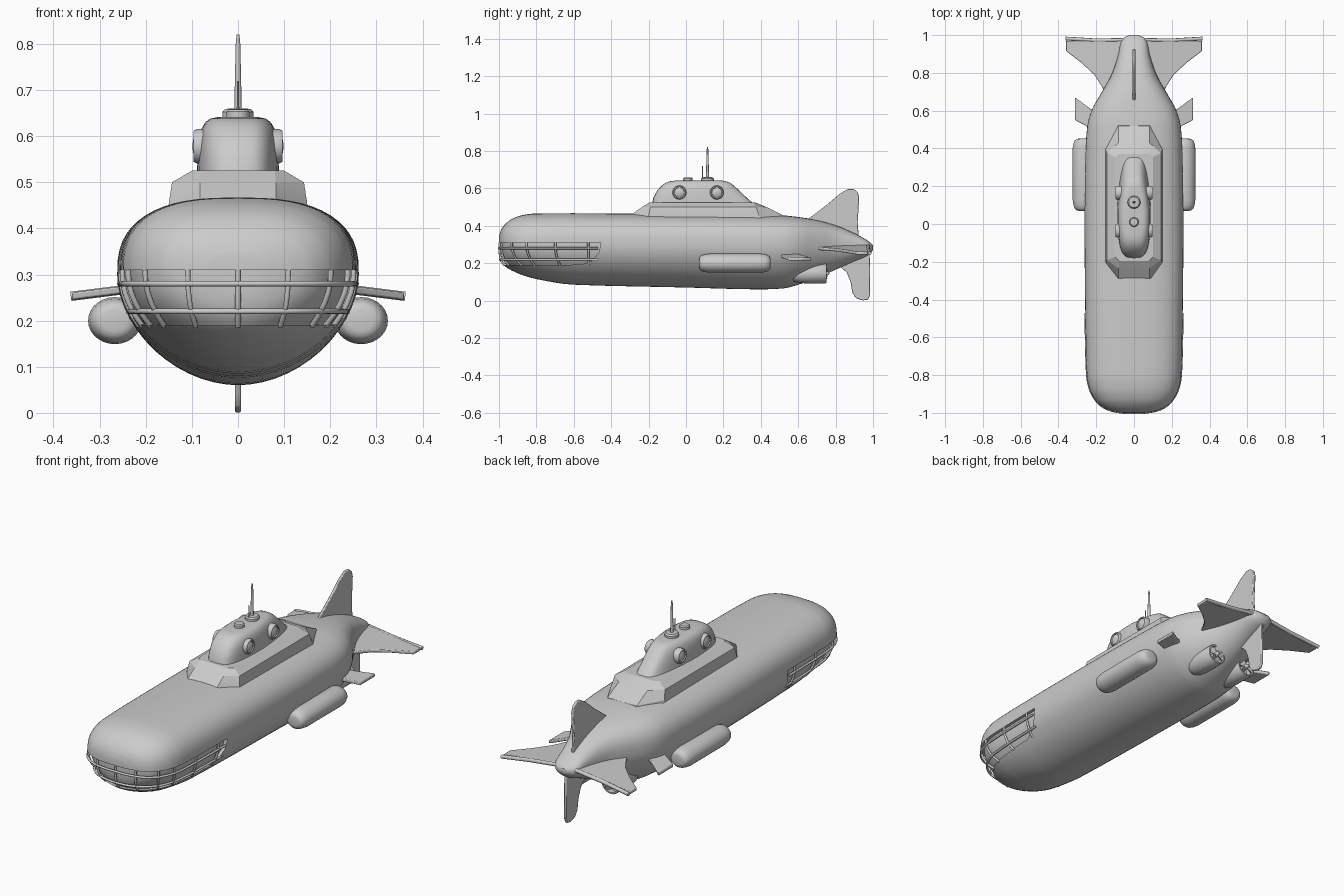
import bpy, bmesh, math
from mathutils import Vector

if "Cube" in bpy.data.objects:
    bpy.data.objects.remove(bpy.data.objects["Cube"])

# ---------- helpers ----------
def finish(name, bm, angle=35):
    bmesh.ops.recalc_face_normals(bm, faces=bm.faces)
    me = bpy.data.meshes.new(name)
    bm.to_mesh(me)
    bm.free()
    ob = bpy.data.objects.new(name, me)
    bpy.context.collection.objects.link(ob)
    bpy.ops.object.select_all(action='DESELECT')
    ob.select_set(True)
    bpy.context.view_layer.objects.active = ob
    if angle:
        bpy.ops.object.shade_smooth_by_angle(angle=math.radians(angle))
    return ob

def loft(name, rings, angle=35):
    bm = bmesh.new()
    vs = [[bm.verts.new(p) for p in r] for r in rings]
    n = len(vs[0])
    for a, b in zip(vs, vs[1:]):
        for i in range(n):
            bm.faces.new((a[i], a[(i + 1) % n], b[(i + 1) % n], b[i]))
    bm.faces.new(vs[0])
    bm.faces.new(vs[-1])
    return finish(name, bm, angle)

def circle_y(x, y, z, rx, rz, n=24):
    return [(x + rx * math.cos(t), y, z + rz * math.sin(t))
            for t in (2 * math.pi * i / n for i in range(n))]

def turned(name, origin, axis, profile, n=24):
    """Solid of revolution: profile is (radius, distance along axis)."""
    q = Vector((0, 0, 1)).rotation_difference(Vector(axis))
    o = Vector(origin)
    return loft(name, [[o + q @ Vector((r * math.cos(2 * math.pi * i / n), r * math.sin(2 * math.pi * i / n), h))
                        for i in range(n)] for r, h in profile])

def tube(name, pts, r):
    cu = bpy.data.curves.new(name, 'CURVE')
    cu.dimensions = '3D'
    cu.bevel_depth, cu.bevel_resolution, cu.use_fill_caps = r, 2, True
    sp = cu.splines.new('POLY')
    sp.points.add(len(pts) - 1)
    for p, c in zip(sp.points, pts):
        p.co = (*c, 1)
    ob = bpy.data.objects.new(name, cu)
    bpy.context.collection.objects.link(ob)

def spow(v, e):
    return math.copysign(abs(v) ** e, v)

# ---------- hull stations: y, half width, top z, bottom z, widest z ----------
ST = [(-1, .06, .345, .25, .30), (-.99, .115, .375, .21, .30), (-.97, .165, .405, .185, .30),
      (-.93, .207, .437, .16, .30), (-.87, .237, .458, .135, .30), (-.8, .25, .466, .115, .30),
      (-.6, .256, .467, .085, .30), (0, .262, .462, .07, .30), (.4, .256, .458, .06, .30),
      (.52, .247, .455, .065, .30), (.6, .225, .447, .085, .30), (.7, .17, .43, .12, .295),
      (.8, .115, .402, .165, .29), (.9, .083, .36, .21, .287), (.96, .07, .328, .235, .285),
      (.985, .055, .31, .25, .283), (1, .025, .295, .27, .282)]
NT, NB = 2.7, 1.9

def slope(i, c):
    if i in (0, len(ST) - 1):
        j = min(i, len(ST) - 2)
        return (ST[j + 1][c] - ST[j][c]) / (ST[j + 1][0] - ST[j][0])
    a, b = [(ST[k + 1][c] - ST[k][c]) / (ST[k + 1][0] - ST[k][0]) for k in (i - 1, i)]
    return 0 if a * b <= 0 else 2 * a * b / (a + b)

def section(y):
    i = max(k for k in range(len(ST) - 1) if ST[k][0] <= y + 1e-9)
    h = ST[i + 1][0] - ST[i][0]
    t = (y - ST[i][0]) / h
    return [(2*t**3 - 3*t*t + 1) * ST[i][c] + (t**3 - 2*t*t + t) * h * slope(i, c)
            + (3*t*t - 2*t**3) * ST[i + 1][c] + (t**3 - t*t) * h * slope(i + 1, c) for c in range(1, 5)]

def hull_ring(y, n=56):
    w, zt, zb, zm = section(y)
    out = []
    for i in range(n):
        a = 2 * math.pi * i / n
        c, s = math.cos(a), math.sin(a)
        e, h = (2 / NT, zt - zm) if s >= 0 else (2 / NB, zm - zb)
        out.append((w * spow(c, e), y, zm + h * spow(s, e)))
    return out

ys = [a[0] + (b[0] - a[0]) * k / 4 for a, b in zip(ST, ST[1:]) for k in range(4)] + [1]
hull = loft("hull", [hull_ring(y) for y in ys], 40)

# ---------- wrap-around bow window opening ----------
prof = [(-1.1, .188), (-.56, .192), (-.50, .215), (-.465, .26), (-.455, .31), (-1.1, .31)]
cutter = loft("window_cutter", [[(x, y, z) for y, z in prof] for x in (-.5, .5)], 0)
cutter.hide_render = True
mod = hull.modifiers.new("window_opening", 'BOOLEAN')
mod.operation, mod.object, mod.solver = 'DIFFERENCE', cutter, 'EXACT'
bpy.context.view_layer.objects.active = hull
bpy.ops.object.modifier_apply(modifier=mod.name)
bpy.data.objects.remove(cutter)

def contour(z, y_end, count, inset=0.0):
    """Even points along the hull's waterline at height z, from side to side round the bow."""
    half = []
    for k in range(301):
        y = -1 + (1 + y_end) * (k / 300) ** 2
        w, zt, zb, zm = section(y)
        n, q = (NT, (z - zm) / (zt - zm)) if z >= zm else (NB, (zm - z) / (zm - zb))
        if q < 1:
            half.append(Vector((w * (1 - q ** n) ** (1 / n), y, z)))
    pts = [Vector((-p.x, p.y, z)) for p in reversed(half)] + half
    d = [0]
    for a, b in zip(pts, pts[1:]):
        d.append(d[-1] + (b - a).length)
    out, j = [], 0
    for i in range(count):
        s = d[-1] * i / (count - 1)
        while j < len(d) - 2 and d[j + 1] < s:
            j += 1
        out.append(pts[j].lerp(pts[j + 1], (s - d[j]) / max(d[j + 1] - d[j], 1e-9)))
    return [Vector((p.x * (1 - inset / .25), p.y + inset * max(0, -p.y - .5) * 2, z)) for p in out]

bm = bmesh.new()
rows = [[bm.verts.new(p) for p in contour(.183 + .133 * k / 6, -.44, 49, .016)] for k in range(7)]
for a, b in zip(rows, rows[1:]):
    for i in range(48):
        bm.faces.new((a[i], a[i + 1], b[i + 1], b[i]))
finish("window_glass", bm)

# Window rails and ribs
for z in (.22, .28):
    tube("window_rail", contour(z, -.47, 61), .006)
levels = [contour(.188 + .122 * k / 5, -.5, 61, .003) for k in range(6)]
for i in (1, 9, 16, 20, 25, 30, 35, 40, 44, 51, 59):
    tube("window_rib", [lv[i] for lv in levels], .006)

# ---------- deck casing ----------
def octagon(x1, x2, y1, y2, y3, y4, z):
    return [(-x1, y1, z), (x1, y1, z), (x2, y2, z), (x2, y3, z),
            (x1, y4, z), (-x1, y4, z), (-x2, y3, z), (-x2, y2, z)]
loft("deck_casing", [octagon(.085, .152, -.31, -.21, .40, .53, .43), octagon(.083, .15, -.30, -.20, .39, .52, .455),
                     octagon(.082, .143, -.235, -.19, .375, .43, .50),
                     octagon(.08, .10, -.195, -.175, .355, .37, .525)], 20)

# ---------- conning tower ----------
rings = []
for z, y1, y2, w in [(.51, -.182, .37, .089), (.55, -.175, .325, .088), (.59, -.153, .283, .085), (.615, -.13, .255, .08),
                     (.63, -.108, .235, .071), (.638, -.085, .215, .06), (.641, -.06, .195, .045)]:
    ring = []
    for i in range(40):
        a = 2 * math.pi * i / 40
        v = spow(math.sin(a), .7)
        ring.append((w * spow(math.cos(a), .55) * (1 - .22 * max(0, v)), (y1 + y2) / 2 + (y2 - y1) / 2 * v, z))
    rings.append(ring)
loft("conning_tower", rings, 50)

# Portholes, both sides
for s in (-1, 1):
    for y in (-.035, .165):
        turned("porthole", (s * .06, y, .578), (s, 0, 0),
               [(.037, 0), (.037, .03), (.033, .037), (.028, .037), (.026, .032), (.015, .037), (.003, .039)])

# Hatches and masts
turned("front_hatch", (0, .01, .632), (0, 0, 1), [(.025, 0), (.025, .021), (.02, .026), (.004, .027)])
turned("rear_hatch", (0, .115, .632), (0, 0, 1), [(.034, 0), (.034, .02), (.028, .027), (.012, .028)])
turned("main_mast", (0, .115, .65), (0, 0, 1), [(.008, 0), (.007, .06), (.005, .15), (.003, .17)], 12)
turned("small_mast", (0, .088, .64), (0, 0, 1), [(.003, 0), (.002, .08)], 8)

# ---------- fins ----------
def plate(name, pts, offset, bevel=.004):
    """Flat fin: outline thickened by plus and minus an offset vector."""
    o = Vector(offset)
    ob = loft(name, [[Vector(p) - o for p in pts], [Vector(p) + o for p in pts]])
    m = ob.modifiers.new("soft_edge", 'BEVEL')
    m.width, m.segments = bevel, 2

plate("upper_rudder", [(0, .62, .40), (0, .66, .442), (0, .75, .51), (0, .82, .57), (0, .865, .597), (0, .895, .598),
                       (0, .918, .58), (0, .926, .55), (0, .918, .42), (0, .925, .32)], (.007, 0, 0))
plate("lower_rudder", [(0, .76, .21), (0, .82, .185), (0, .86, .15), (0, .88, .10), (0, .89, .04), (0, .91, .012),
                       (0, .945, .001), (0, .972, .004), (0, .985, .03), (0, .982, .26), (0, .85, .27)], (.007, 0, 0))
for s in (-1, 1):
    zf = lambda x: .298 - .125 * x
    plate("tail_plane", [(s * x, y, zf(x)) for x, y in
                         [(.02, .97), (.36, .97), (.36, .915), (.28, .855), (.21, .79), (.175, .735), (.15, .69), (.02, .69)]],
          (0, 0, .008))
    tube("tail_plane_edge", [(s * x, y, zf(x)) for x, y in [(.03, .975), (.20, .972), (.362, .982)]], .010)
    plate("side_fin", [(s * .17, .48, .25), (s * .24, .512, .237), (s * .312, .55, .222),
                       (s * .312, .67, .222), (s * .23, .61, .238), (s * .15, .58, .252)], (0, 0, .009))

# ---------- side pods ----------
for s in (-1, 1):
    loft("side_pod", [circle_y(s * .267, y, .2, .058 * k, .051 * k, 28) for y, k in
                      [(.07, .45), (.073, .66), (.082, .82), (.1, .93), (.13, 1), (.4, 1),
                       (.425, .93), (.44, .82), (.449, .66), (.452, .45)]], 60)

# ---------- thrusters with propellers ----------
    c = (s * .095, .145)
    loft("thruster", [circle_y(c[0], y, c[1], r, r) for y, r in
                      [(.55, .012), (.558, .028), (.575, .042), (.60, .05), (.64, .053), (.745, .053),
                       (.75, .05), (.75, .043), (.70, .042)]])
    turned("propeller_hub", (c[0], .69, c[1]), (0, 1, 0), [(.012, 0), (.012, .06), (.009, .07), (.003, .076)], 16)
    for k in range(4):
        a = k * math.pi / 2 + .6
        rad, tan = Vector((math.cos(a), 0, math.sin(a))), Vector((-math.sin(a), 0, math.cos(a)))
        o = Vector((c[0], .745, c[1]))
        pts = [o + rad * r + tan * t + Vector((0, t * .7, 0))
               for r, t in [(.008, -.006), (.028, -.014), (.041, -.008), (.041, .008), (.028, .014), (.008, .006)]]
        plate("propeller_blade", pts, (0, .0015, 0), .0005)
